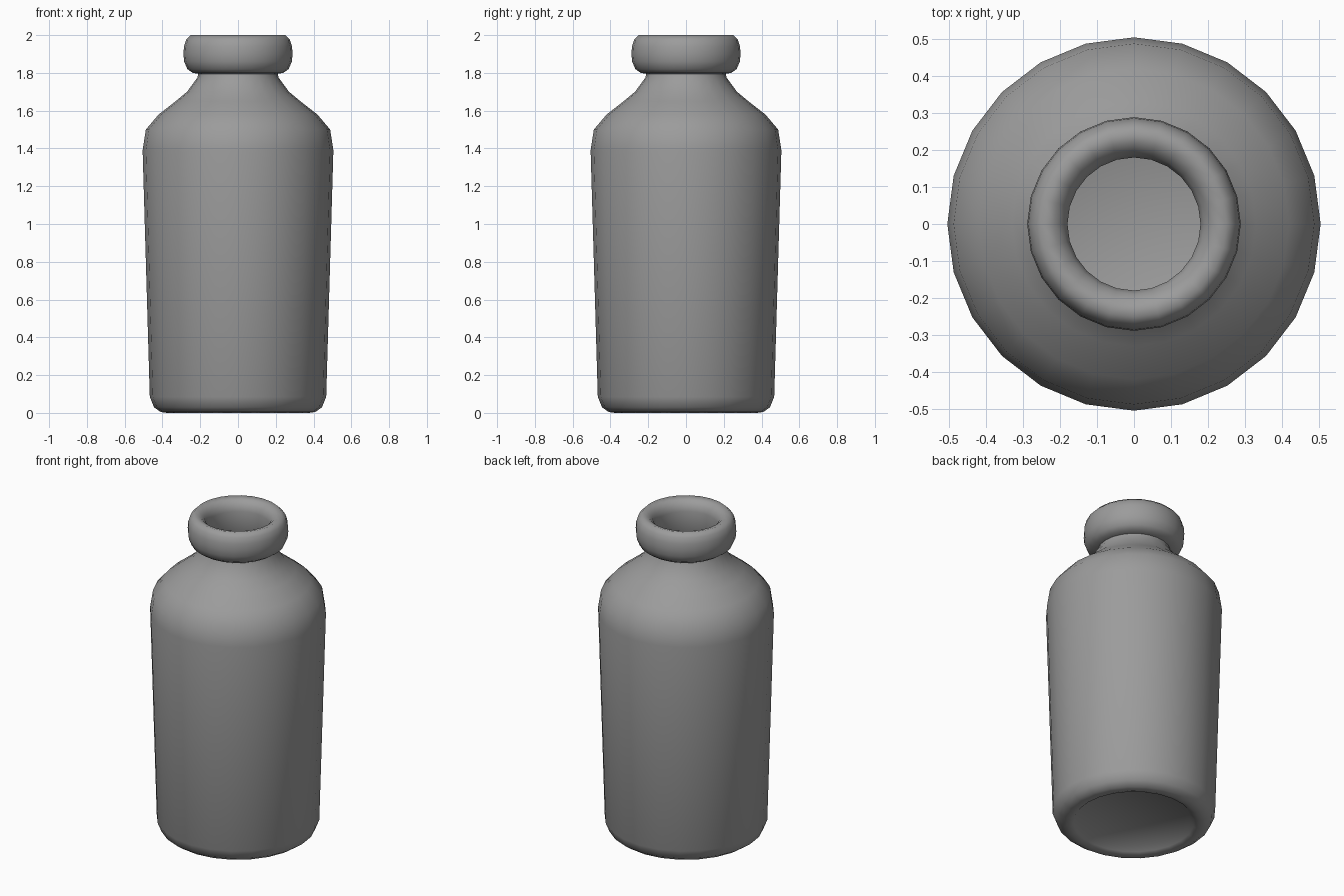
import bpy
import bmesh
import math

cube = bpy.data.objects.get("Cube")
if cube:
    bpy.data.objects.remove(cube, do_unlink=True)

SIDES = 24

# Single grey glaze
grey = bpy.data.materials.new("plain grey")
grey.use_nodes = True
grey.diffuse_color = (0.33, 0.33, 0.33, 1)
grey.node_tree.nodes["Principled BSDF"].inputs["Base Color"].default_value = (0.33, 0.33, 0.33, 1)

# Outer profile (radius, height): recessed base, body, shoulder, neck
outer = [(0, 0.035), (0.32, 0.035), (0.345, 0.01), (0.375, 0), (0.41, 0.005),
         (0.445, 0.03), (0.467, 0.085), (0.505, 1.39), (0.488, 1.5),
         (0.42, 1.58), (0.33, 1.65), (0.27, 1.7), (0.215, 1.775), (0.21, 1.795)]
# Rolled lip
lip = [(0.24, 1.8), (0.268, 1.82), (0.285, 1.86), (0.289, 1.9), (0.286, 1.94),
       (0.275, 1.975), (0.25, 2), (0.215, 1.99), (0.19, 1.965), (0.18, 1.93)]
# Hollow interior, from the mouth down to the floor
inner = [(0.183, 1.78), (0.24, 1.69), (0.39, 1.56), (0.455, 1.48),
         (0.47, 1.39), (0.435, 0.11), (0.4, 0.07), (0, 0.07)]


def lathe(name, profile, material):
    """Revolve an open profile around z into a smooth object."""
    bm = bmesh.new()
    verts = [bm.verts.new((r, 0, z)) for r, z in profile]
    edges = [bm.edges.new(pair) for pair in zip(verts, verts[1:])]
    bmesh.ops.spin(bm, geom=verts + edges, cent=(0, 0, 0), axis=(0, 0, 1),
                   angle=math.tau, steps=SIDES, use_merge=False)
    bmesh.ops.remove_doubles(bm, verts=bm.verts, dist=0.0005)
    bmesh.ops.recalc_face_normals(bm, faces=bm.faces)
    mesh = bpy.data.meshes.new(name)
    bm.to_mesh(mesh)
    bm.free()
    mesh.materials.append(material)
    obj = bpy.data.objects.new(name, mesh)
    bpy.context.collection.objects.link(obj)
    bpy.ops.object.select_all(action="DESELECT")
    obj.select_set(True)
    bpy.context.view_layer.objects.active = obj
    bpy.ops.object.shade_smooth_by_angle(angle=math.radians(75))
    return obj


lathe("bottle", outer + lip + inner, grey)
